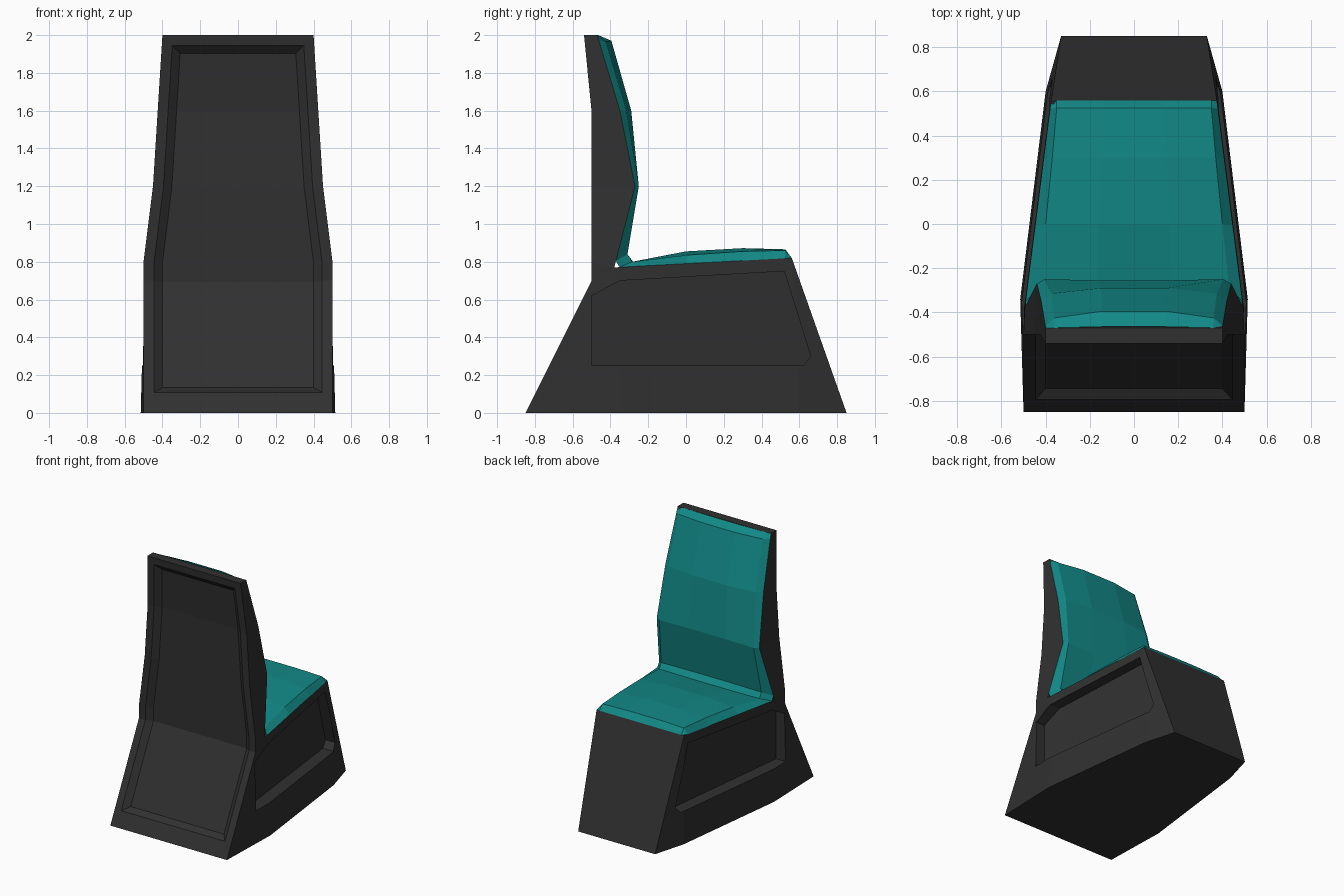
import bpy, bmesh
from mathutils import Vector

if "Cube" in bpy.data.objects:
    bpy.data.objects.remove(bpy.data.objects["Cube"])


def material(name, rgb):
    m = bpy.data.materials.new(name)
    m.diffuse_color = (*rgb, 1)
    m.use_nodes = True
    m.node_tree.nodes["Principled BSDF"].inputs["Base Color"].default_value = m.diffuse_color
    return m


DARK = material("charcoal shell", (0.03, 0.03, 0.03))
TEAL = material("teal upholstery", (0.006, 0.25, 0.24))


def finish(bm, name, mat):
    bmesh.ops.recalc_face_normals(bm, faces=bm.faces)
    mesh = bpy.data.meshes.new(name)
    bm.to_mesh(mesh)
    bm.free()
    mesh.materials.append(mat)
    ob = bpy.data.objects.new(name, mesh)
    bpy.context.collection.objects.link(ob)
    return ob


# Shell: right-hand outline points, mirrored to the left
P = {
    "A": (0.50, -0.85, 0.0), "B": (0.515, -0.34, 0.0),
    "C": (0.40, 0.60, 0.0), "D": (0.33, 0.85, 0.0),
    "E": (0.375, 0.56, 0.82), "F": (0.495, -0.38, 0.77),
    "G": (0.50, -0.50, 0.70), "H": (0.50, -0.50, 0.80),
    "I": (0.45, -0.50, 1.20), "J": (0.425, -0.50, 1.60),
    "K": (0.40, -0.54, 2.0), "L": (0.44, -0.27, 1.20),
    "M": (0.42, -0.35, 1.60), "N": (0.40, -0.47, 2.0),
}
bm = bmesh.new()
right = {k: bm.verts.new(p) for k, p in P.items()}
left = {k: bm.verts.new((-p[0], p[1], p[2])) for k, p in P.items()}
for side in (right, left):
    for face in ("ABFG", "BCEF", "CDE", "GFH", "HFLI", "ILMJ", "JMNK"):
        bm.faces.new([side[c] for c in face])


def band(a, b):
    return bm.faces.new((right[a], right[b], left[b], left[a]))


for pair in ("DE", "EF", "FL", "LM", "MN", "NK", "AB", "BC", "CD"):
    band(*pair)
back = [band(*pair) for pair in ("AG", "GH", "HI", "IJ", "JK")]
bmesh.ops.recalc_face_normals(bm, faces=bm.faces)

# Recessed back panel: rim first, then the sunken floor
bmesh.ops.inset_region(bm, faces=back, thickness=0.055, use_even_offset=True)
for v in {v for f in back for v in f.verts}:
    if v.co.z < 0.2:
        v.co += Vector((0, 0.03, 0.06))
bmesh.ops.inset_region(bm, faces=back, thickness=0.045, depth=-0.035,
                       use_even_offset=True)
shell = finish(bm, "chair_shell", DARK)

# Side pockets: straight-walled cuts with a floor parallel to the side
POCKET = [(-0.50, 0.25), (0.62, 0.25), (0.66, 0.30), (0.52, 0.75),
          (-0.35, 0.70), (-0.50, 0.62)]
cutters = []
for s in (1, -1):
    bm = bmesh.new()
    outer = [bm.verts.new((s * 0.7, y, z)) for y, z in POCKET]
    floor = [bm.verts.new((s * (0.405 - 0.117 * (y + 0.34)), y, z))
             for y, z in POCKET]
    bm.faces.new(outer)
    bm.faces.new(floor)
    for i in range(len(POCKET)):
        j = (i + 1) % len(POCKET)
        bm.faces.new((outer[i], outer[j], floor[j], floor[i]))
    cutter = finish(bm, "pocket_cutter", DARK)
    cutter.hide_render = True
    cutters.append(cutter)
    mod = shell.modifiers.new("pocket", "BOOLEAN")
    mod.operation = "DIFFERENCE"
    mod.solver = "EXACT"
    mod.object = cutter
dg = bpy.context.evaluated_depsgraph_get()
cut_mesh = bpy.data.meshes.new_from_object(shell.evaluated_get(dg))
shell.modifiers.clear()
shell.data = cut_mesh
for c in cutters:
    bpy.data.objects.remove(c)


# Upholstery: rows of (edge point, inner half width, inner y z, centre y z)
def mix(a, b, t):
    return tuple(Vector(P[a]).lerp(Vector(P[b]), t))


ROWS = [
    (P["N"], 0.36, (-0.47, 2.0), (-0.465, 2.0)),
    (mix("N", "M", 0.08), 0.36, (-0.425, 1.965), (-0.395, 1.97)),
    (P["M"], 0.375, (-0.315, 1.60), (-0.29, 1.60)),
    (P["L"], 0.405, (-0.25, 1.20), (-0.255, 1.20)),
    (mix("F", "L", 0.08), 0.43, (-0.31, 0.84), (-0.315, 0.84)),
    (mix("F", "E", 0.03), 0.43, (-0.285, 0.80), (-0.28, 0.80)),
    (mix("F", "E", 0.40), 0.40, (0.0, 0.835), (0.0, 0.855)),
    (mix("F", "E", 0.72), 0.37, (0.30, 0.855), (0.30, 0.872)),
    (mix("F", "E", 0.96), 0.35, (0.525, 0.86), (0.525, 0.866)),
    (P["E"], 0.35, (0.56, 0.82), (0.56, 0.82)),
]
bm = bmesh.new()
grid = []
for (ex, ey, ez), ix, inner, mid in ROWS:
    row = [bm.verts.new((-ex, ey, ez))]
    for t in (-1, -0.4, 0.4, 1):
        y, z = inner if abs(t) == 1 else mid
        row.append(bm.verts.new((t * ix, y, z)))
    row.append(bm.verts.new((ex, ey, ez)))
    grid.append(row)
for r0, r1 in zip(grid, grid[1:]):
    for i in range(5):
        bm.faces.new((r0[i], r0[i + 1], r1[i + 1], r1[i]))
cushion = finish(bm, "seat_and_back_cushion", TEAL)
# Open sheet: make the normals face the sitter
if sum((p.normal.z * p.area for p in cushion.data.polygons)) < 0:
    cushion.data.flip_normals()
